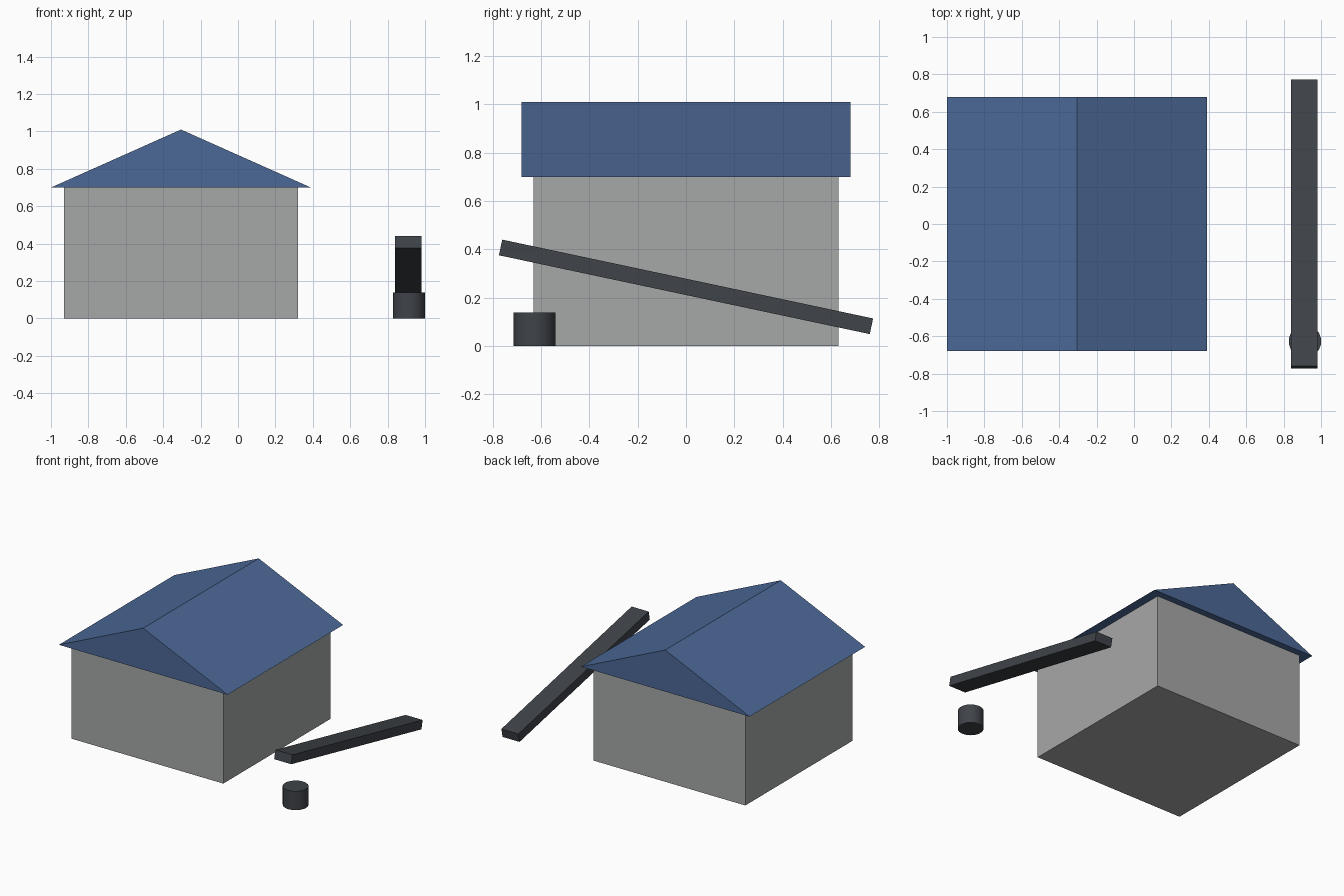
import bpy
import math

if "Cube" in bpy.data.objects:
    bpy.data.objects.remove(bpy.data.objects["Cube"])


def material(name, rgb):
    mat = bpy.data.materials.new(name)
    mat.diffuse_color = (*rgb, 1.0)
    mat.use_nodes = True
    mat.node_tree.nodes["Principled BSDF"].inputs["Base Color"].default_value = mat.diffuse_color
    return mat


GREY = material("wall grey", (0.38, 0.39, 0.385))
BLUE = material("roof blue", (0.072, 0.14, 0.31))
DARK = material("dark charcoal", (0.05, 0.057, 0.066))


def box(name, center, size, mat, tilt=0.0):
    bpy.ops.mesh.primitive_cube_add(size=1, location=center, rotation=(tilt, 0, 0))
    ob = bpy.context.object
    ob.name = name
    ob.scale = size
    ob.data.materials.append(mat)
    return ob


# House walls
box("walls", (-0.305, 0, 0.35), (1.25, 1.26, 0.70), GREY)

# Gabled roof: triangular profile run from front to back
profile = [(-1.0, 0.70), (0.39, 0.70), (-0.305, 1.01)]
verts = [(x, y, z) for y in (-0.68, 0.68) for x, z in profile]
faces = [(0, 1, 2), (5, 4, 3), (0, 3, 4, 1), (1, 4, 5, 2), (2, 5, 3, 0)]
mesh = bpy.data.meshes.new("roof")
mesh.from_pydata(verts, [], faces)
mesh.materials.append(BLUE)
bpy.context.collection.objects.link(bpy.data.objects.new("roof", mesh))

# Sloping plank beside the house, high end at the front
box("plank", (0.91, 0, 0.245), (0.14, 1.568, 0.066), DARK, math.radians(-12))

# Round support block under the plank's high end
bpy.ops.mesh.primitive_cylinder_add(vertices=18, radius=0.0873, depth=0.14,
                                    location=(0.914, -0.627, 0.07))
block = bpy.context.object
block.name = "support_block"
block.data.materials.append(DARK)
bpy.ops.object.shade_smooth_by_angle(angle=math.radians(30))
